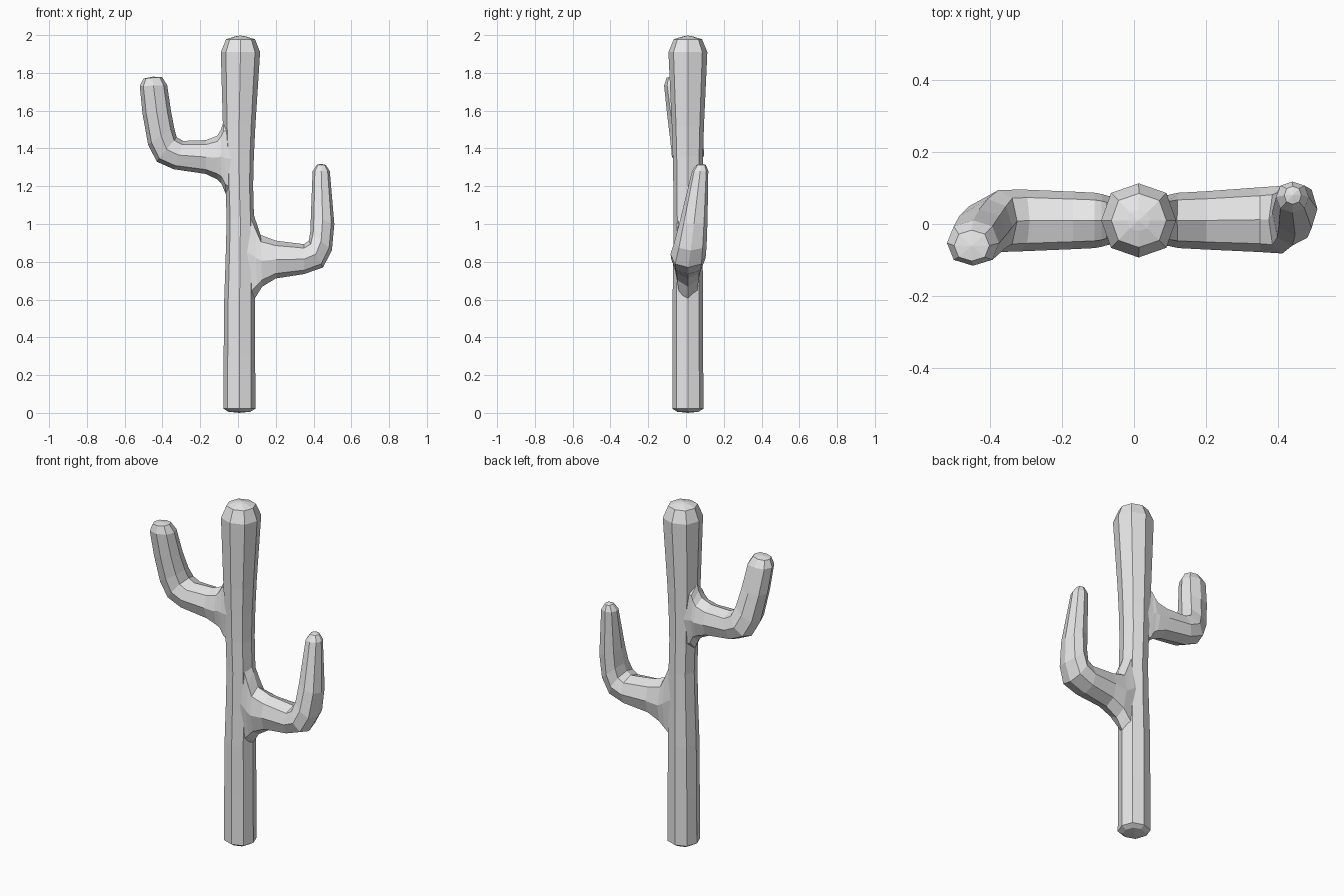
import bpy, bmesh
from mathutils import Vector

mat = bpy.data.materials.new("plain grey")
mat.diffuse_color = (0.8, 0.8, 0.8, 1)

# Eight-sided section: points on the axes plus slightly full corners
OCT = [(1, 0), (.74, .74), (0, 1), (-.74, .74), (-1, 0), (-.74, -.74), (0, -1), (.74, -.74)]


def loft(name, rings):
    """Each ring: two opposite (x, z) points, y centre, y half width."""
    bm = bmesh.new()
    loops = []
    for p, q, y, h in rings:
        a, b = Vector((p[0], y, p[1])), Vector((q[0], y, q[1]))
        c, u, v = (a + b) / 2, (b - a) / 2, Vector((0, h, 0))
        loops.append([bm.verts.new(c + u * s + v * t) for s, t in OCT])
    for l0, l1 in zip(loops, loops[1:]):
        for i in range(8):
            j = (i + 1) % 8
            bm.faces.new((l0[i], l0[j], l1[j], l1[i]))
    # Slightly raised centre point closes each end
    for l, nxt in ((loops[0], loops[1]), (loops[-1], loops[-2])):
        c = sum((v.co for v in l), Vector()) / 8
        cn = sum((v.co for v in nxt), Vector()) / 8
        tip = bm.verts.new(c + (c - cn).normalized() * 0.006)
        for i in range(8):
            bm.faces.new((l[i], l[(i + 1) % 8], tip))
    bmesh.ops.recalc_face_normals(bm, faces=bm.faces)
    me = bpy.data.meshes.new(name)
    bm.to_mesh(me)
    bm.free()
    me.materials.append(mat)
    ob = bpy.data.objects.new(name, me)
    bpy.context.collection.objects.link(ob)
    return ob


# Trunk: left x, right x, z, y half width
trunk = loft("cactus", [((a, z), (b, z), .01, h) for a, b, z, h in [
    (-.05, .065, .006, .057), (-.077, .092, .022, .082), (-.076, .091, .30, .081),
    (-.073, .090, .60, .081), (-.066, .088, .80, .078), (-.060, .085, 1.02, .076),
    (-.066, .080, 1.20, .077), (-.072, .084, 1.36, .080), (-.080, .092, 1.52, .085),
    (-.091, .117, 1.91, .103), (-.063, .090, 1.978, .075), (-.02, .045, 1.992, .03)]])

# Lower right arm with a flared root
right_arm = loft("right_arm", [
    ((.01, .54), (.01, 1.17), .01, .060),
    ((.065, .57), (.06, 1.12), .01, .066),
    ((.098, .62), (.093, 1.02), .01, .071),
    ((.128, .668), (.120, .942), .01, .077),
    ((.20, .712), (.20, .912), .01, .081),
    ((.35, .735), (.35, .893), .012, .090),
    ((.45, .770), (.375, .912), .012, .094),
    ((.497, .86), (.383, .96), .025, .085),
    ((.510, 1.0), (.386, 1.05), .042, .072),
    ((.486, 1.28), (.395, 1.28), .075, .043),
    ((.465, 1.312), (.418, 1.314), .08, .025)])

# Upper left arm with a flared root
left_arm = loft("left_arm", [
    ((0, 1.12), (0, 1.56), .01, .062),
    ((-.065, 1.16), (-.078, 1.54), .01, .068),
    ((-.088, 1.215), (-.09, 1.50), .01, .073),
    ((-.11, 1.236), (-.11, 1.467), .01, .077),
    ((-.17, 1.265), (-.17, 1.444), .01, .080),
    ((-.34, 1.290), (-.29, 1.440), .01, .086),
    ((-.43, 1.330), (-.325, 1.46), .008, .086),
    ((-.476, 1.42), (-.338, 1.51), -.008, .078),
    ((-.505, 1.58), (-.355, 1.60), -.03, .071),
    ((-.520, 1.73), (-.375, 1.735), -.053, .063),
    ((-.500, 1.770), (-.402, 1.778), -.06, .043)])

# Merge the arms into the trunk
bpy.context.view_layer.objects.active = trunk
for arm in (right_arm, left_arm):
    mod = trunk.modifiers.new("union", 'BOOLEAN')
    mod.operation = 'UNION'
    mod.solver = 'EXACT'
    mod.object = arm
    bpy.ops.object.modifier_apply(modifier=mod.name)
    bpy.data.objects.remove(arm)
